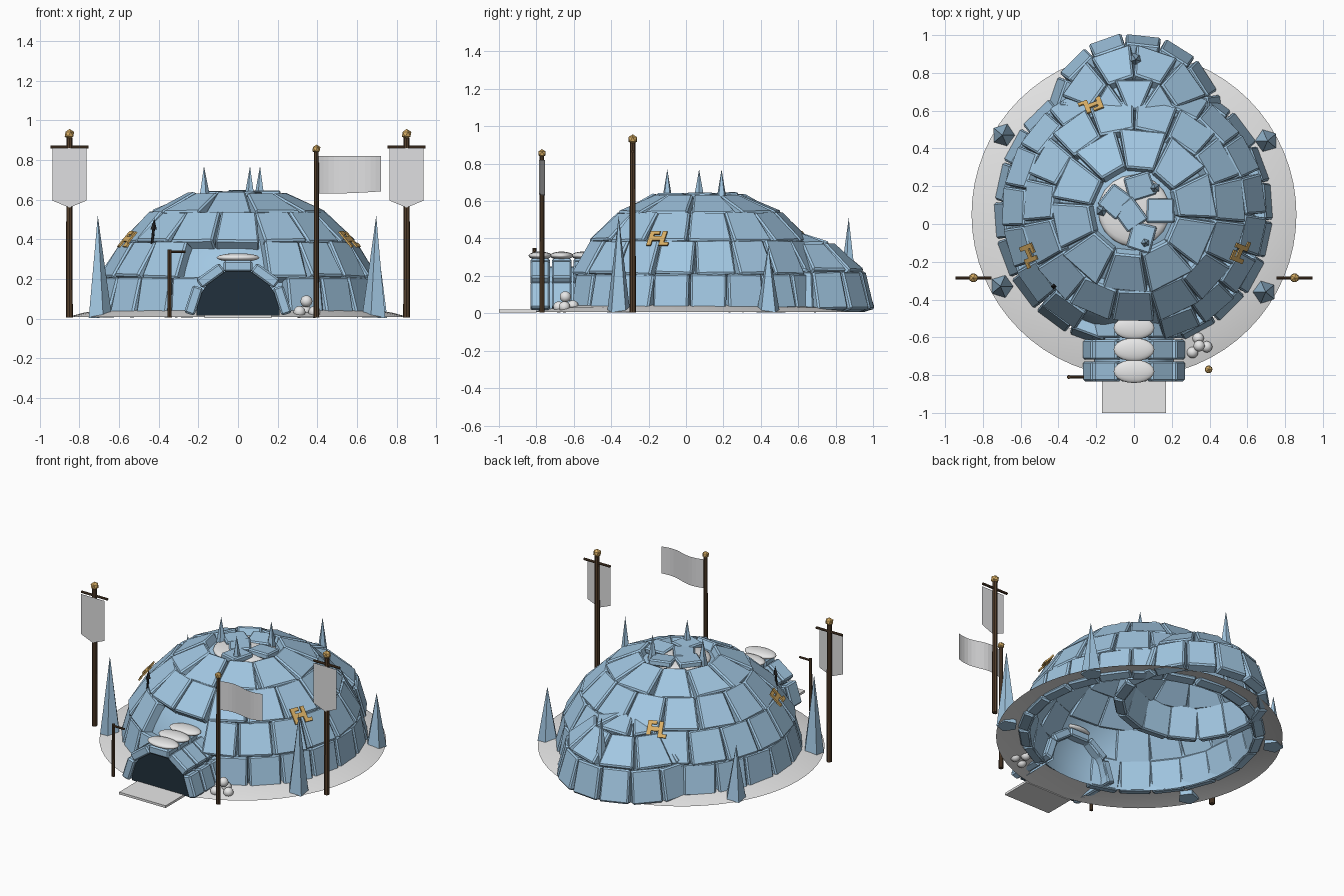
import bpy, bmesh, math, random
from mathutils import Matrix, Vector

random.seed(4)
if "Cube" in bpy.data.objects:
    bpy.data.objects.remove(bpy.data.objects["Cube"])


def material(name, rgb):
    m = bpy.data.materials.new(name)
    m.use_nodes = True
    m.diffuse_color = (*rgb, 1)
    bsdf = m.node_tree.nodes["Principled BSDF"]
    bsdf.inputs["Base Color"].default_value = (*rgb, 1)
    bsdf.inputs["Roughness"].default_value = 0.7
    return m


ICE = material("ice blue", (0.36, 0.57, 0.76))
SNOW = material("snow white", (0.8, 0.8, 0.8))
WOOD = material("dark wood", (0.09, 0.05, 0.025))
GOLD = material("gold", (0.7, 0.43, 0.13))
DARK = material("doorway navy", (0.015, 0.03, 0.045))
IRON = material("black iron", (0.02, 0.02, 0.022))
CLOTH = material("pale cloth", (0.74, 0.74, 0.75))


def finish(bm, name, mat, smooth=False, bevel=0):
    mesh = bpy.data.meshes.new(name)
    bm.to_mesh(mesh)
    bm.free()
    mesh.materials.append(mat)
    for p in mesh.polygons:
        p.use_smooth = smooth
    ob = bpy.data.objects.new(name, mesh)
    bpy.context.collection.objects.link(ob)
    if bevel:
        mod = ob.modifiers.new("bevel", "BEVEL")
        mod.width, mod.segments = bevel, 1
    return ob


def frame(loc, normal, tangent):
    """Local x = tangent, y = up the wall, z = outward."""
    n, t = Vector(normal).normalized(), Vector(tangent).normalized()
    u = n.cross(t)
    return Matrix.Translation(loc) @ Matrix((t, u, n)).transposed().to_4x4()


def wall_frame(cy, theta, r, z, elev):
    c, s = math.cos(theta), math.sin(theta)
    n = (c * math.cos(elev), s * math.cos(elev), math.sin(elev))
    return frame((r * c, cy + r * s, z), n, (-s, c, 0))


def block(bm, mat, low, high, height, thick):
    """A slab that tapers from width low to width high."""
    for v in bmesh.ops.create_cube(bm, size=1)["verts"]:
        w = low if v.co.y < 0 else high
        v.co = mat @ Vector((v.co.x * w, v.co.y * height, v.co.z * thick))


def rod(name, a, b, r1, r2, mat, sides=8):
    a, b = Vector(a), Vector(b)
    bm = bmesh.new()
    rot = (b - a).to_track_quat('Z', 'Y').to_matrix().to_4x4()
    bmesh.ops.create_cone(bm, cap_ends=True, segments=sides, radius1=r1, radius2=r2,
                          depth=(b - a).length, matrix=Matrix.Translation((a + b) / 2) @ rot)
    return finish(bm, name, mat)


def ball(name, loc, scale, mat, smooth=True, detail=3):
    bm = bmesh.new()
    m = Matrix.Translation(loc) @ Matrix.Diagonal((*scale, 1))
    bmesh.ops.create_icosphere(bm, subdivisions=detail, radius=1, matrix=m)
    return finish(bm, name, mat, smooth)


def shell(name, cy, r, h):
    bm = bmesh.new()
    m = Matrix.Translation((0, cy, 0.01)) @ Matrix.Diagonal((r, r, h, 1))
    bmesh.ops.create_uvsphere(bm, u_segments=48, v_segments=24, radius=1, matrix=m)
    bmesh.ops.delete(bm, geom=[v for v in bm.verts if v.co.z < 0], context='VERTS')
    finish(bm, name, ICE, True)


def course(name, cy, low, high, count, phase, doorway=0):
    """One ring of ice blocks between two (radius, height) points."""
    (r0, z0), (r1, z1) = low, high
    elev = math.atan2(r0 - r1, z1 - z0)
    height = math.hypot(r0 - r1, z1 - z0)
    bm = bmesh.new()
    for i in range(count):
        a = math.tau * (i + phase) / count
        if abs((a + math.pi / 2 + math.pi) % math.tau - math.pi) < doorway:
            continue
        m = wall_frame(cy, a, (r0 + r1) / 2, (z0 + z1) / 2, elev + random.uniform(-.06, .06))
        m = m @ Matrix.Rotation(random.uniform(-.04, .04), 4, 'Z')
        k = math.tau / count * random.uniform(0.93, 1.0)
        block(bm, m, r0 * k, r1 * k + .012, height + 0.01, 0.07)
    finish(bm, name, ICE, bevel=0.009)


# Domes: smooth inner shells and block courses
MAIN, REAR = 0.07, 0.54
shell("main_dome_shell", MAIN, 0.67, 0.615)
shell("rear_dome_shell", REAR, 0.41, 0.38)
course("main_course_1", MAIN, (.70, .02), (.66, .20), 22, .25, .35)
course("main_course_2", MAIN, (.665, .20), (.56, .37), 19, .4, .33)
course("main_course_3", MAIN, (.56, .37), (.41, .515), 15, .25)
course("main_course_4", MAIN, (.41, .51), (.22, .605), 10, .3)
course("rear_course_1", REAR, (.43, .02), (.375, .21), 14, .25)
course("rear_course_2", REAR, (.37, .21), (.22, .35), 10, .0)
course("rear_course_3", REAR, (.21, .35), (.06, .40), 6, .5)

# Loose slabs and snow at the crown
ball("crown_snow", (0, MAIN, .6), (.19, .19, .03), SNOW)
bm = bmesh.new()
for x, y, turn in ((-.1, .12, .9), (.14, .07, 0), (.04, -.07, 1.3), (.03, .2, .3), (-.02, .05, 2.2)):
    m = Matrix.Translation((x, y, .622)) @ Matrix.Rotation(turn, 4, 'Z')
    block(bm, m @ Matrix.Rotation(random.uniform(-.12, .12), 4, 'X'), .15, .14, .13, .04)
finish(bm, "crown_slabs", ICE, bevel=0.008)

# Snow skirt around the base
bm = bmesh.new()
rings = []
for r, z in ((.86, .008), (.78, .03), (.69, .045)):
    rings.append([bm.verts.new((r * math.cos(math.tau * i / 64), .05 + r * math.sin(math.tau * i / 64), z))
                  for i in range(64)])
for outer, inner in zip(rings, rings[1:]):
    for i in range(64):
        j = (i + 1) % 64
        bm.faces.new((outer[i], outer[j], inner[j], inner[i]))
finish(bm, "snow_skirt", SNOW, True)

# Entrance tunnel: lining, arch blocks, dark doorway, snow caps, step
bm = bmesh.new()
arch = [(.21 * math.cos(math.pi * i / 24), .015 + .235 * math.sin(math.pi * i / 24)) for i in range(25)]
front, back = [[bm.verts.new((x, y, z)) for x, z in arch] for y in (-.8, -.5)]
for i in range(24):
    bm.faces.new((front[i], front[i + 1], back[i + 1], back[i]))
finish(bm, "tunnel_lining", ICE, True)
bm = bmesh.new()
bm.faces.new([bm.verts.new((x, -.81, z)) for x, z in reversed(arch)])
finish(bm, "doorway", DARK)
for n, y in enumerate((-.78, -.665, -.55)):
    bm = bmesh.new()
    for i in range(5):
        a = math.radians(18 + 36 * i)
        c, s = math.cos(a), math.sin(a)
        m = frame((.235 * c, y, .015 + .25 * s), (c, 0, s), (0, 1, 0))
        block(bm, m, .105, .105, .145, .055)
    finish(bm, f"tunnel_arch_{n + 1}", ICE, bevel=0.009)
    ball(f"tunnel_snow_cap_{n + 1}", (0, y, .308), (.108, .062, .022), SNOW)
bm = bmesh.new()
block(bm, Matrix.Translation((0, -.9, .012)), .34, .34, .2, .015)
finish(bm, "door_step", SNOW)

# Ice spikes
for i, (x, y, z0, z1, r) in enumerate((
        (-.70, -.33, .005, .52, .065), (.69, -.36, .005, .52, .065), (-.69, .47, .005, .36, .065),
        (.70, .44, .005, .36, .065), (-.17, .07, .6, .77, .032), (.06, -.1, .6, .77, .03),
        (.11, .19, .6, .77, .03), (.01, .87, .22, .51, .04))):
    rod(f"ice_spike_{i + 1}", (x, y, z0), (x * 1.01, y, z1), r, 0, ICE, 5)

# Gold inlays on the wall
for n, angle in enumerate((-22, 202, 111)):
    bm = bmesh.new()
    base = wall_frame(MAIN, math.radians(angle), .602, .40, .72)
    for x, y, w, h in ((-.035, 0, .025, .1), (.035, 0, .025, .1), (0, 0, .07, .028),
                       (-.02, .04, .055, .022), (.05, -.04, .05, .022)):
        block(bm, base @ Matrix.Translation((x, y, 0)), w, w, h, .009)
    finish(bm, f"gold_inlay_{n + 1}", GOLD)

# Hanging banners at both sides
for side, x in (("left", .85), ("right", -.85)):
    rod(f"{side}_banner_pole", (x, -.285, .005), (x, -.285, .91), .017, .015, WOOD)
    rod(f"{side}_banner_crossbar", (x - .095, -.285, .865), (x + .095, -.285, .865), .008, .008, WOOD)
    ball(f"{side}_banner_finial", (x, -.285, .93), (.027,) * 3, GOLD, False, 1)
    bm = bmesh.new()
    bm.faces.new([bm.verts.new((x + dx, -.305, z)) for dx, z in
                  ((-.085, .86), (-.085, .595), (0, .56), (.085, .595), (.085, .86))])
    finish(bm, f"{side}_banner", CLOTH)

# Flag by the entrance
rod("flag_pole", (.395, -.77, .005), (.395, -.77, .84), .014, .012, WOOD)
ball("flag_finial", (.395, -.77, .855), (.023,) * 3, GOLD, False, 1)
bm = bmesh.new()
columns = []
for i in range(13):
    t = i / 12
    x, y = .405 + .315 * t, -.77 + .016 * math.sin(t * 6)
    columns.append([bm.verts.new((x, y, z)) for z in (.63 + .012 * t * t, .82)])
for (a, b), (c, d) in zip(columns, columns[1:]):
    bm.faces.new((a, c, d, b))
finish(bm, "flag", CLOTH)

# Lamp post, spear and snowball pile
rod("entrance_post", (-.345, -.81, .005), (-.345, -.81, .35), .011, .01, WOOD)
rod("entrance_post_arm", (-.35, -.81, .338), (-.265, -.81, .338), .007, .007, WOOD)
rod("spear_shaft", (-.435, -.33, .36), (-.425, -.33, .46), .007, .007, IRON, 6)
rod("spear_head", (-.425, -.33, .45), (-.422, -.33, .505), .016, 0, IRON, 4)
for i, (x, y, z) in enumerate(((.31, -.68, .034), (.385, -.65, .034), (.34, -.605, .04), (.345, -.645, .088))):
    ball(f"snowball_{i + 1}", (x, y, z), (.03,) * 3, SNOW)
